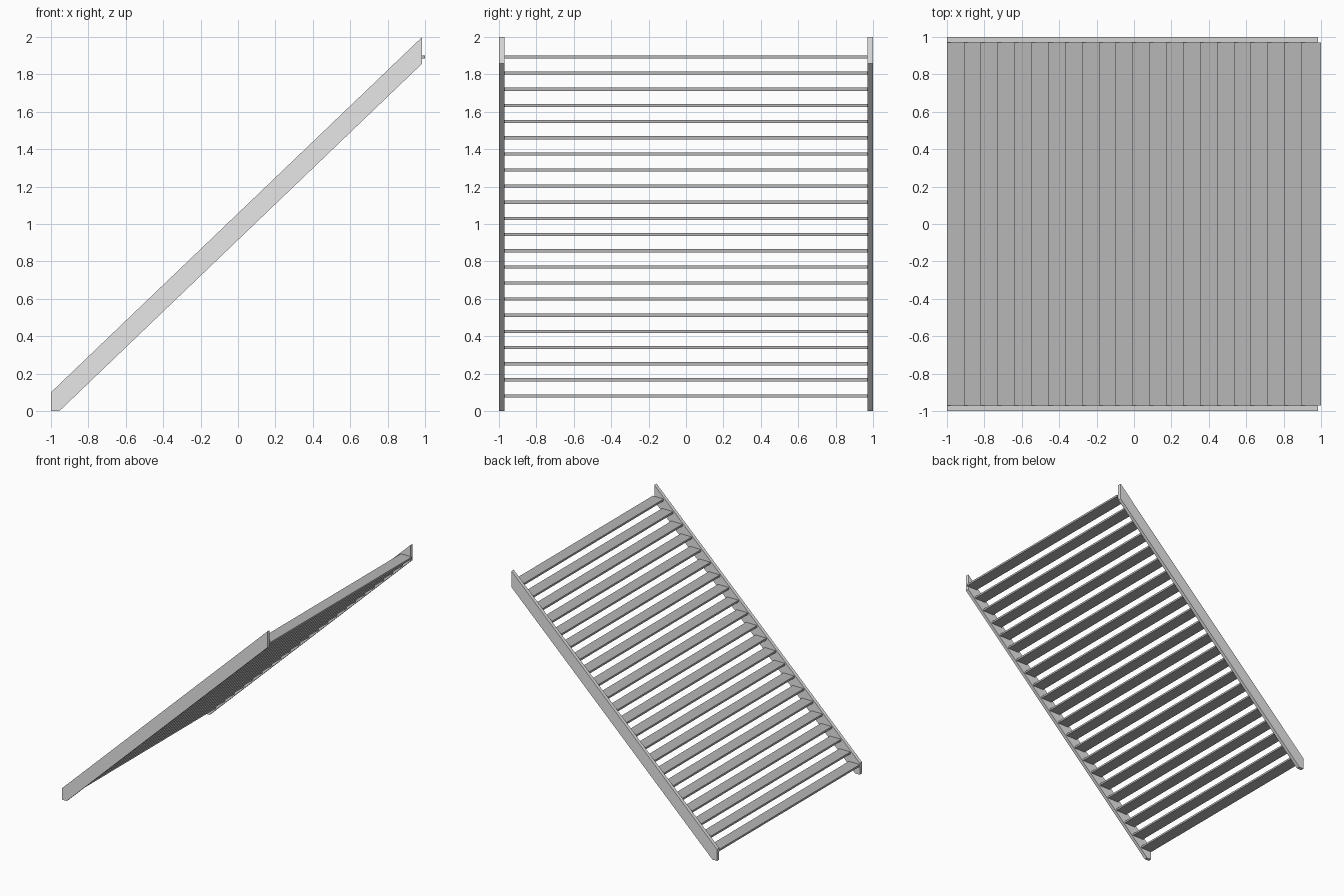
import bpy, bmesh

if "Cube" in bpy.data.objects:
    bpy.data.objects.remove(bpy.data.objects["Cube"])

STEPS = 22
RUN, RISE = 0.0902, 0.0863      # spacing of the treads
DEPTH, THICK = 0.106, 0.017     # size of one tread
INNER, OUTER = 0.97, 1.0        # stringer faces in y


def material(name, rgb):
    m = bpy.data.materials.new(name)
    m.diffuse_color = (*rgb, 1)
    m.use_nodes = True
    m.node_tree.nodes["Principled BSDF"].inputs["Base Color"].default_value = m.diffuse_color
    return m


def prism(name, profile, y0, y1, mat, flip=False):
    """Extrude an x-z profile from y0 to y1."""
    bm = bmesh.new()
    face = bm.faces.new([bm.verts.new((x, y0, z)) for x, z in profile])
    ext = bmesh.ops.extrude_face_region(bm, geom=[face])
    verts = [v for v in ext["geom"] if isinstance(v, bmesh.types.BMVert)]
    bmesh.ops.translate(bm, verts=verts, vec=(0, y1 - y0, 0))
    bmesh.ops.recalc_face_normals(bm, faces=bm.faces)
    if flip:
        bmesh.ops.reverse_faces(bm, faces=bm.faces)
    me = bpy.data.meshes.new(name)
    bm.to_mesh(me)
    bm.free()
    me.materials.append(mat)
    ob = bpy.data.objects.new(name, me)
    bpy.context.collection.objects.link(ob)
    return ob


steel = material("grey tread", (0.475, 0.475, 0.475))
white = material("pale stringer", (0.9, 0.9, 0.9))

# Sloping side stringers, cut flat at the floor and plumb at the top
side = [(-1, 0), (-0.955, 0), (0.985, 1.858), (0.985, 2), (-1, 0.1)]
prism("front_stringer", side, -OUTER, -INNER, white, True)
prism("back_stringer", side, INNER, OUTER, white, True)

# Open treads between the stringers
for i in range(STEPS):
    x, z = -1 + i * RUN, 0.072 + i * RISE
    tread = [(x, z), (x + DEPTH, z), (x + DEPTH, z + THICK), (x, z + THICK)]
    prism(f"tread_{i + 1:02d}", tread, -INNER, INNER, steel)
